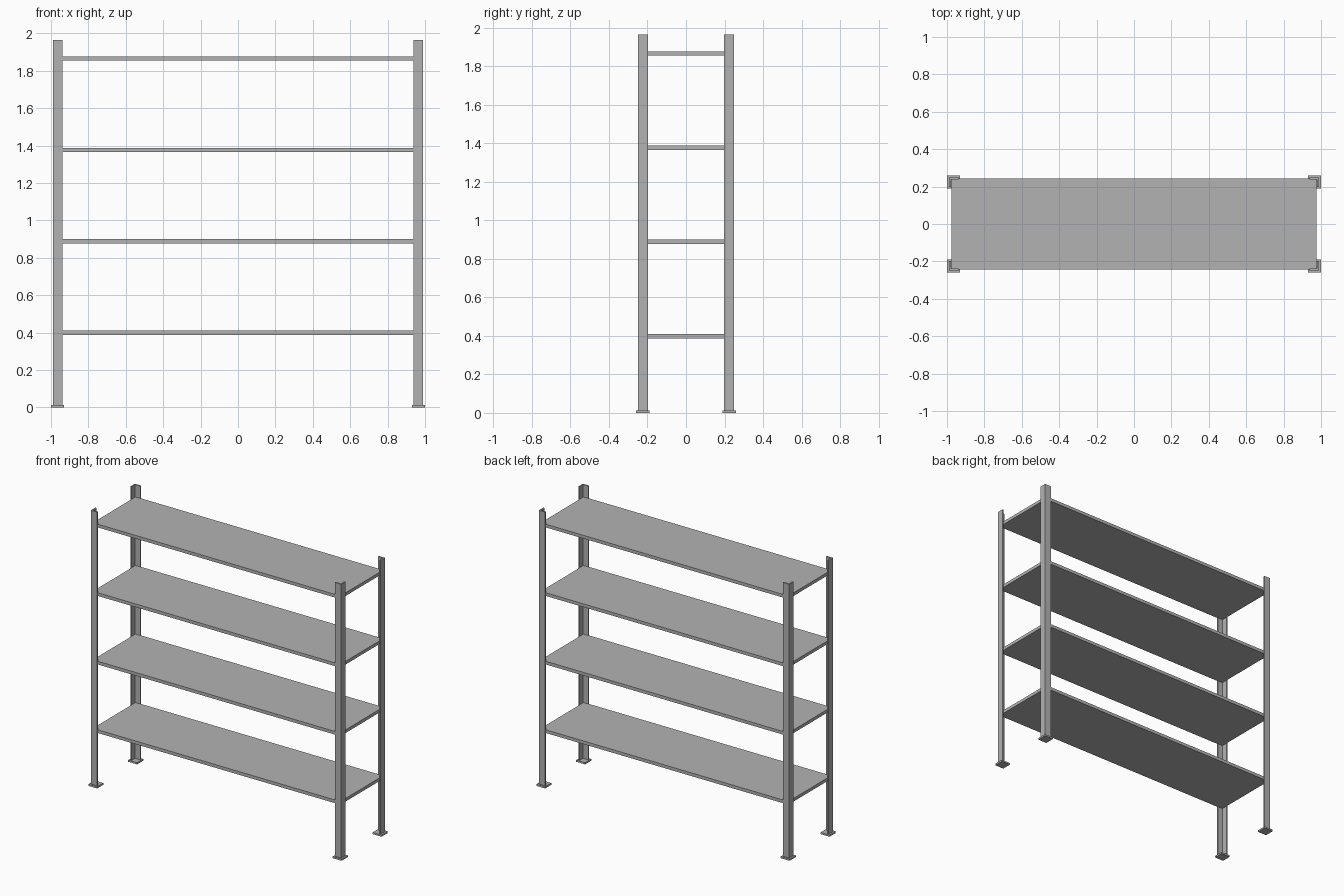
import bpy, bmesh

if "Cube" in bpy.data.objects:
    bpy.data.objects.remove(bpy.data.objects["Cube"])

steel = bpy.data.materials.new("grey steel")
steel.diffuse_color = (0.45, 0.45, 0.45, 1)
steel.use_nodes = True
steel.node_tree.nodes["Principled BSDF"].inputs["Base Color"].default_value = steel.diffuse_color


def prism(name, outline, z0, z1):
    """Extrude a flat xy outline from z0 up to z1."""
    bm = bmesh.new()
    base = bm.faces.new([bm.verts.new((x, y, z0)) for x, y in outline])
    top = bmesh.ops.extrude_face_region(bm, geom=[base])["geom"]
    verts = [v for v in top if isinstance(v, bmesh.types.BMVert)]
    bmesh.ops.translate(bm, verts=verts, vec=(0, 0, z1 - z0))
    bmesh.ops.recalc_face_normals(bm, faces=bm.faces)
    mesh = bpy.data.meshes.new(name)
    bm.to_mesh(mesh)
    bm.free()
    mesh.materials.append(steel)
    obj = bpy.data.objects.new(name, mesh)
    bpy.context.collection.objects.link(obj)
    return obj


def rect(x0, x1, y0, y1):
    return [(x0, y0), (x1, y0), (x1, y1), (x0, y1)]


FOOT_H, POST_TOP = 0.012, 1.965
X, Y = 0.988, 0.248        # outer corner of the angle posts
W, T = 0.05, 0.01          # post leg width and metal thickness

# L-shaped corner posts, open towards the shelves, each on a square foot
angle = [(X, Y), (X - W, Y), (X - W, Y - T),
         (X - T, Y - T), (X - T, Y - W), (X, Y - W)]
foot = rect(0.93, 1.0, 0.19, 0.26)
for sx, side in ((-1, "left"), (1, "right")):
    for sy, end in ((-1, "front"), (1, "back")):
        for part, shape, z0, z1 in (("post", angle, FOOT_H, POST_TOP),
                                    ("foot", foot, 0, FOOT_H)):
            prism(f"{end}_{side}_{part}",
                  [(sx * x, sy * y) for x, y in shape], z0, z1)

# Evenly spaced flat shelves
for i in range(4):
    top = 0.41 + i * 0.489
    prism(f"shelf_{i + 1}", rect(-0.977, 0.977, -0.242, 0.242), top - 0.023, top)
